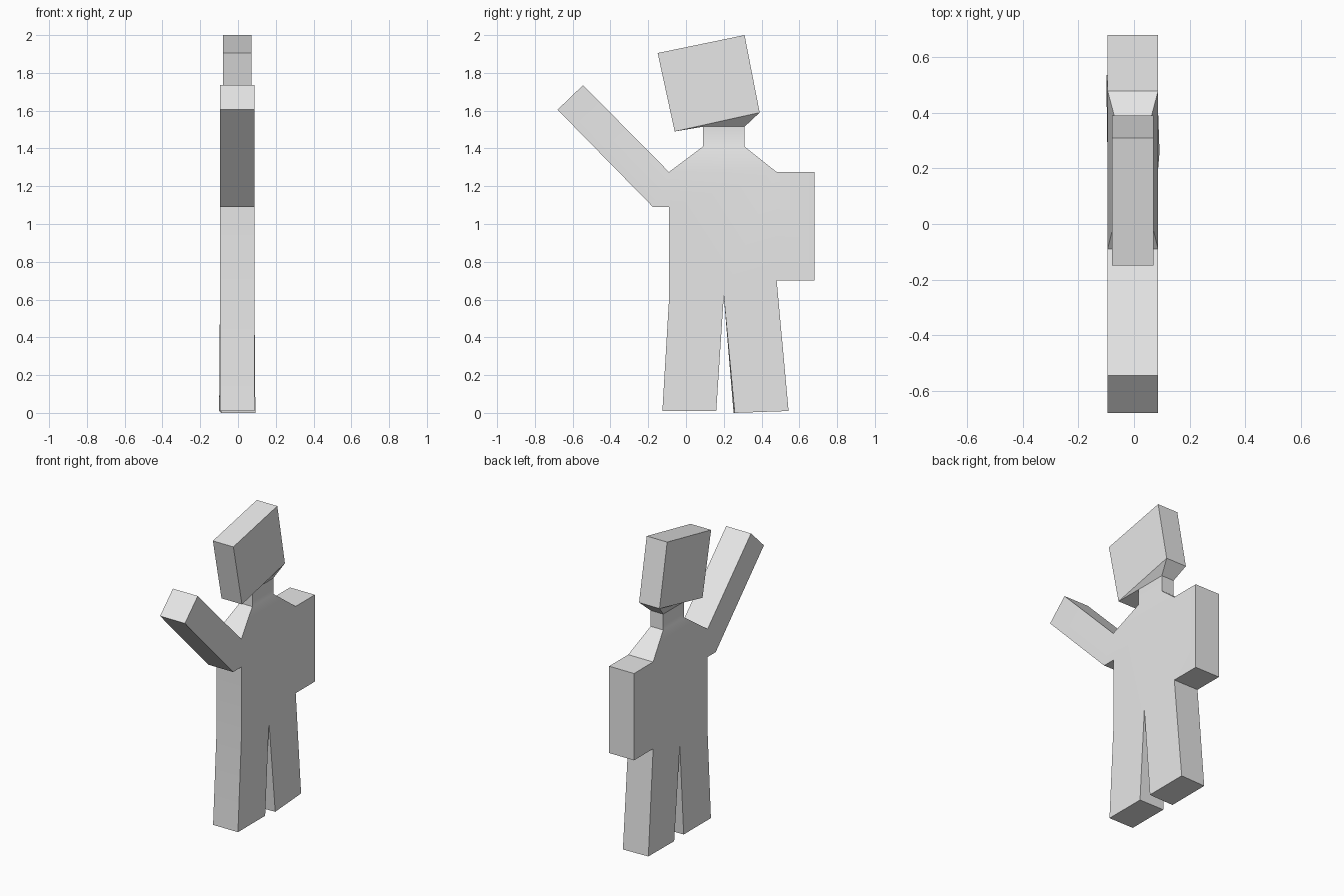
import bpy, bmesh, math
from mathutils import Vector, Matrix

cube = bpy.data.objects.get("Cube")
if cube:
    bpy.data.objects.remove(cube)

grey = bpy.data.materials.new("light grey")
grey.use_nodes = True
colour = (0.8, 0.8, 0.8, 1)
grey.diffuse_color = colour
grey.node_tree.nodes["Principled BSDF"].inputs["Base Color"].default_value = colour

MID_X, HALF = -0.004, 0.091

# Side outlines (y, z); neighbouring parts share their edges
hip_front, crotch, hip_back = (-0.09, 0.6), (0.2, 0.62), (0.48, 0.7)
armpit, shoulder_front, shoulder_back = (-0.09, 1.09), (-0.09, 1.275), (0.48, 1.275)
outlines = [
    [shoulder_front, armpit, hip_front, crotch, hip_back, shoulder_back],      # torso
    [armpit, shoulder_front, (-0.545, 1.735), (-0.68, 1.605), (-0.175, 1.09)],  # raised arm
    [shoulder_back, hip_back, (0.68, 0.7), (0.68, 1.275)],                     # lowered arm
    [hip_front, (-0.125, 0.01), (0.16, 0.01), crotch],                         # front leg
    [crotch, (0.255, 0.0), (0.54, 0.01), hip_back],                            # back leg
]

bm = bmesh.new()
points = {}
for outline in outlines:
    for p in outline:
        if p not in points:
            points[p] = bm.verts.new((MID_X - HALF, *p))
    bm.faces.new([points[p] for p in outline])
bmesh.ops.recalc_face_normals(bm, faces=bm.faces[:])

# Thicken the outlines into a solid slab
grown = bmesh.ops.extrude_face_region(bm, geom=bm.faces[:], use_keep_orig=True)
new_verts = [v for v in grown["geom"] if isinstance(v, bmesh.types.BMVert)]
bmesh.ops.translate(bm, verts=new_verts, vec=(2 * HALF, 0, 0))
bmesh.ops.recalc_face_normals(bm, faces=bm.faces[:])

# Twist the back foot slightly
foot = [v for v in bm.verts if v.co.z < 0.1 and v.co.y > 0.2]
bmesh.ops.rotate(bm, verts=foot, cent=(MID_X, 0.4, 0),
                 matrix=Matrix.Rotation(math.radians(2), 3, 'Z'))


def extrude_to(face, front, back, half):
    """Extrude a four-sided face so it ends on a new front and back edge."""
    middle = face.calc_center_median()
    result = bmesh.ops.extrude_discrete_faces(bm, faces=[face])["faces"][0]
    for v in result.verts:
        side = half if v.co.x > middle.x else -half
        v.co = Vector((MID_X + side, *(back if v.co.y > middle.y else front)))
    return result


# Shoulders, neck, flare under the head, head
top = next(f for f in bm.faces
           if abs(f.normal.z) > 0.9 and (f.calc_center_median() - Vector((MID_X, 0.195, 1.275))).length < 0.02)
for front, back, half in [((0.09, 1.41), (0.31, 1.41), 0.046),
                          ((0.09, 1.515), (0.31, 1.515), 0.046),
                          ((-0.06, 1.49), (0.39, 1.59), 0.075),
                          ((-0.15, 1.905), (0.31, 2.0), 0.075)]:
    top = extrude_to(top, front, back, half)
bmesh.ops.recalc_face_normals(bm, faces=bm.faces[:])

mesh = bpy.data.meshes.new("figure")
bm.to_mesh(mesh)
bm.free()
mesh.materials.append(grey)
figure = bpy.data.objects.new("figure", mesh)
bpy.context.collection.objects.link(figure)

bpy.ops.object.select_all(action='DESELECT')
figure.select_set(True)
bpy.context.view_layer.objects.active = figure
bpy.ops.object.shade_smooth_by_angle(angle=math.radians(30))
